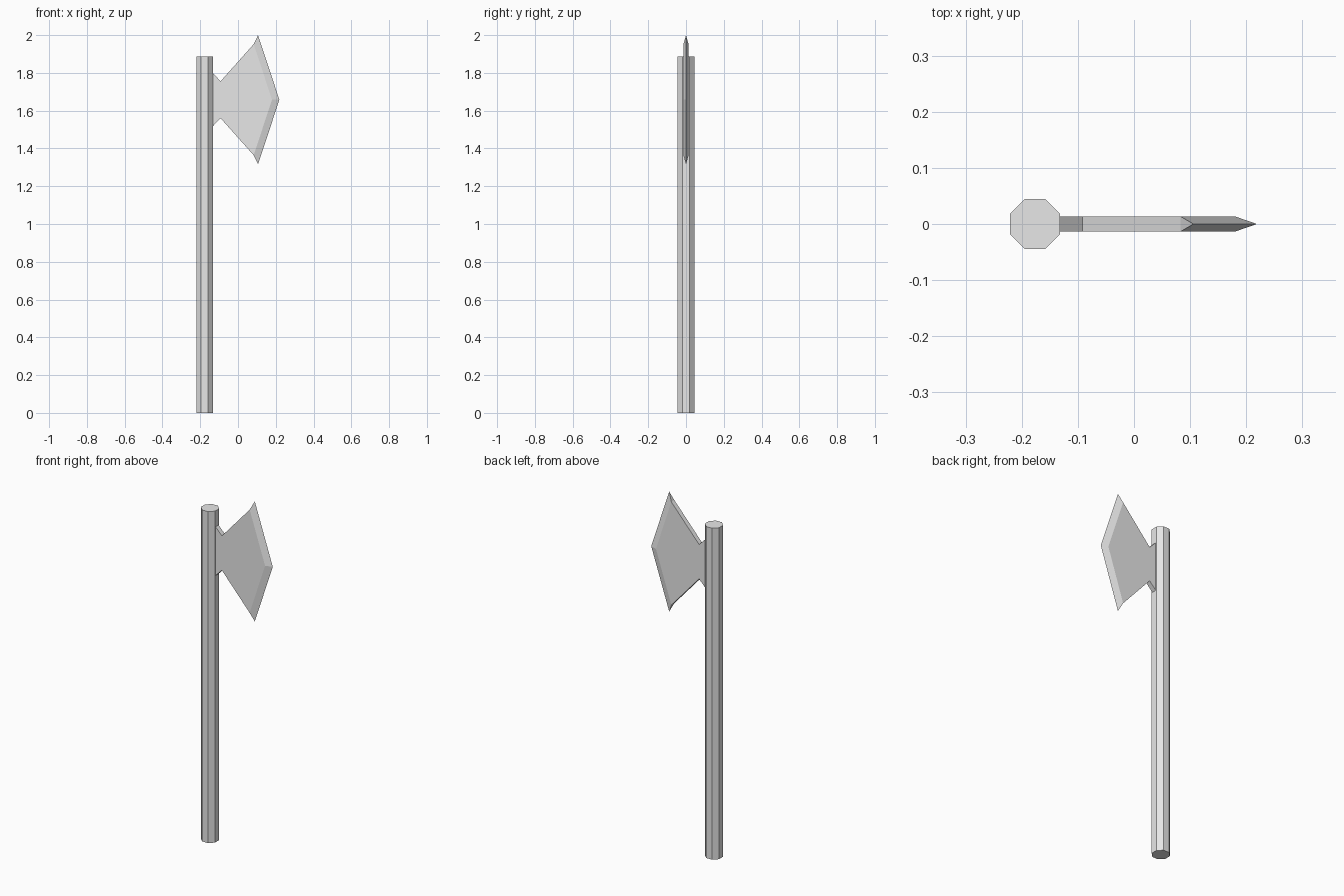
import bpy, bmesh
from math import cos, pi

cube = bpy.data.objects.get("Cube")
if cube:
    bpy.data.objects.remove(cube, do_unlink=True)

grey = bpy.data.materials.new("light_grey")
grey.use_nodes = True
colour = (0.8, 0.8, 0.8, 1)
grey.diffuse_color = colour
grey.node_tree.nodes["Principled BSDF"].inputs["Base Color"].default_value = colour

# Handle: octagonal pole with flat sides facing the axes
HEIGHT, HALF_WIDTH = 1.888, 0.0445
bpy.ops.mesh.primitive_cylinder_add(
    vertices=8, radius=HALF_WIDTH / cos(pi / 8), depth=HEIGHT,
    location=(-0.1765, 0, HEIGHT / 2))
handle = bpy.context.object
handle.name = "handle"
bm = bmesh.new()
bm.from_mesh(handle.data)
turned = abs(max(v.co.x for v in bm.verts) - HALF_WIDTH) > 0.001
if turned:
    handle.rotation_euler.z = pi / 8
bm.free()
handle.data.materials.append(grey)

# Axe head: flat cheeks tapering to a pointed cutting edge
MID_Z, HALF_THICK = 1.658, 0.0135
upper = [(-0.135, 0.142), (-0.092, 0.098), (0.083, 0.294)]
cheek = upper + [(0.18, 0)] + [(x, -z) for x, z in reversed(upper)]
edge = [(0.106, 0.342), (0.219, 0), (0.106, -0.342)]

bm = bmesh.new()


def outline(points, y):
    return [bm.verts.new((x, y, MID_Z + z)) for x, z in points]


front = outline(cheek, -HALF_THICK)
back = outline(cheek, HALF_THICK)
tip = outline(edge, 0)

bm.faces.new(front)
bm.faces.new(back)
for a, b in ((0, 1), (1, 2), (4, 5), (5, 6), (6, 0)):
    bm.faces.new((front[a], front[b], back[b], back[a]))
for side in (front, back):
    for i in range(2):
        bm.faces.new((side[2 + i], side[3 + i], tip[i + 1], tip[i]))
for i, end in ((2, 0), (4, 2)):
    bm.faces.new((front[i], back[i], tip[end]))
bmesh.ops.recalc_face_normals(bm, faces=bm.faces)

mesh = bpy.data.meshes.new("axe_head")
bm.to_mesh(mesh)
bm.free()
mesh.materials.append(grey)
bpy.context.collection.objects.link(bpy.data.objects.new("axe_head", mesh))
